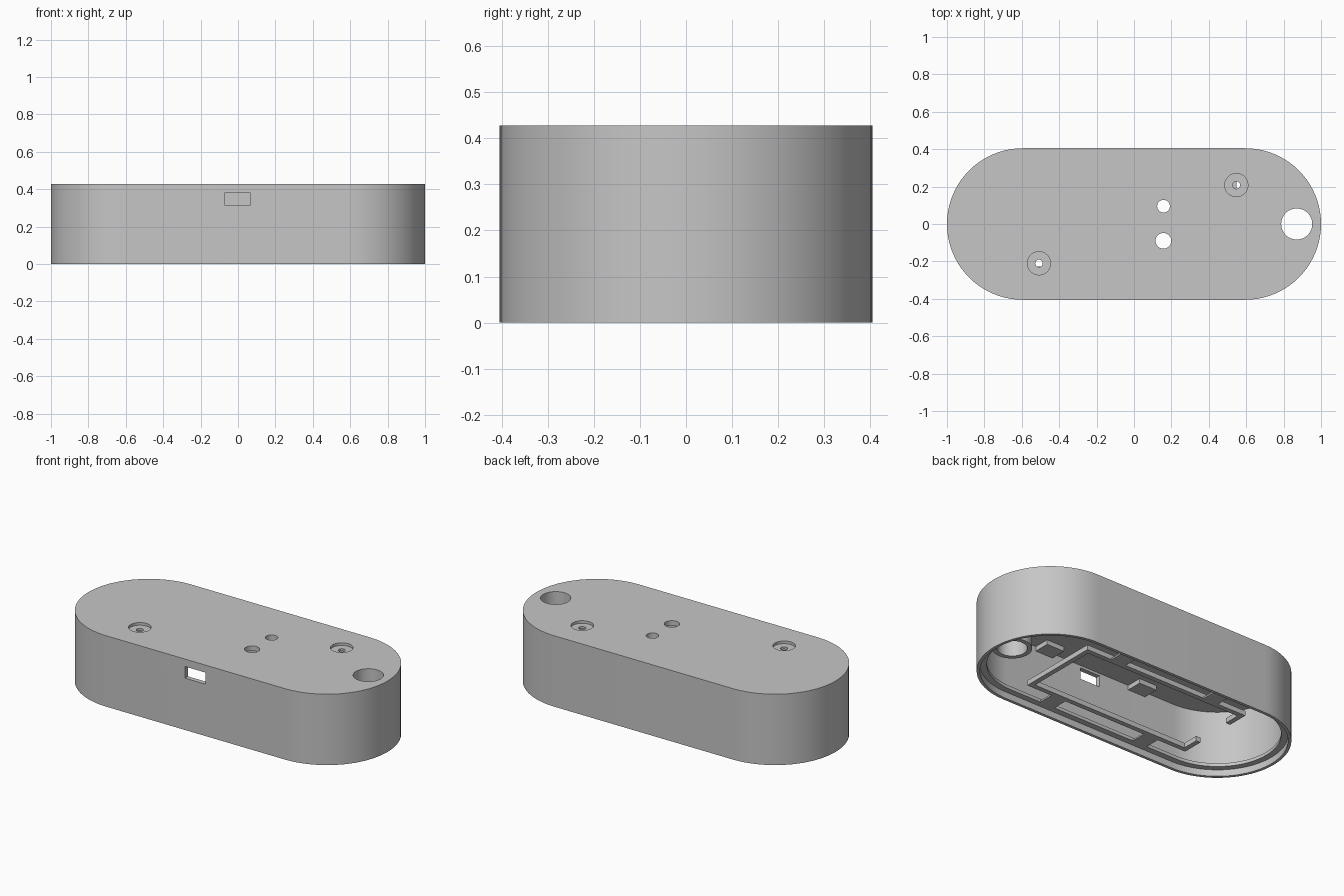
import bpy, bmesh, math
from mathutils import Matrix

cube = bpy.data.objects.get("Cube")
if cube:
    bpy.data.objects.remove(cube)

grey = bpy.data.materials.new("matte_grey")
grey.use_nodes = True
colour = (0.565, 0.565, 0.565, 1)
grey.diffuse_color = colour
grey.node_tree.nodes["Principled BSDF"].inputs["Base Color"].default_value = colour

HEIGHT, LEDGE, CEILING = 0.428, 0.04, 0.398
RADIUS, INNER, CENTRE = 0.405, 0.377, 0.595


def make(name, bm):
    bmesh.ops.recalc_face_normals(bm, faces=bm.faces)
    mesh = bpy.data.meshes.new(name)
    bm.to_mesh(mesh)
    bm.free()
    mesh.materials.append(grey)
    ob = bpy.data.objects.new(name, mesh)
    bpy.context.collection.objects.link(ob)
    return ob


def capsule(name, r, z0, z1, steps=40):
    """Upright prism with a straight-sided, round-ended outline."""
    bm = bmesh.new()
    outline = []
    for side in (1, -1):
        for i in range(steps + 1):
            a = math.pi * (i / steps - 0.5)
            outline.append(bm.verts.new((side * (CENTRE + r * math.cos(a)),
                                         side * r * math.sin(a), z0)))
    face = bm.faces.new(outline)
    new = bmesh.ops.extrude_face_region(bm, geom=[face])["geom"]
    bmesh.ops.translate(bm, vec=(0, 0, z1 - z0),
                        verts=[g for g in new if isinstance(g, bmesh.types.BMVert)])
    return make(name, bm)


def cylinder(name, x, y, r, z0, z1):
    bm = bmesh.new()
    bmesh.ops.create_cone(bm, cap_ends=True, segments=48, radius1=r, radius2=r,
                          depth=z1 - z0, matrix=Matrix.Translation((x, y, (z0 + z1) / 2)))
    return make(name, bm)


def box(name, x0, x1, y0, y1, z0, z1):
    bm = bmesh.new()
    bmesh.ops.create_cube(bm, size=1)
    bmesh.ops.scale(bm, vec=(x1 - x0, y1 - y0, z1 - z0), verts=bm.verts)
    bmesh.ops.translate(bm, vec=((x0 + x1) / 2, (y0 + y1) / 2, (z0 + z1) / 2), verts=bm.verts)
    return make(name, bm)


def cut(target, cutter):
    """Subtract the cutter, bake the result and delete the cutter."""
    mod = target.modifiers.new("cut", "BOOLEAN")
    mod.operation, mod.solver, mod.object = "DIFFERENCE", "EXACT", cutter
    bpy.context.view_layer.update()
    graph = bpy.context.evaluated_depsgraph_get()
    mesh = bpy.data.meshes.new_from_object(target.evaluated_get(graph))
    target.modifiers.clear()
    target.data = mesh
    bpy.data.objects.remove(cutter)


# Thin hollow housing, open below, with a narrow inner flange above the rim
housing = capsule("housing", RADIUS, 0, HEIGHT)
cut(housing, capsule("rim_cutter", 0.387, -0.1, LEDGE))
cut(housing, capsule("flange_cutter", 0.35, -0.1, 0.1))
cut(housing, capsule("cavity_cutter", INNER, 0.06, CEILING))

# Cable tube and its through hole
tube = cylinder("cable_tube", 0.87, 0, 0.11, LEDGE, 0.41)
for part in (housing, tube):
    cut(part, cylinder("hole_cutter", 0.87, 0, 0.083, -0.1, 0.5))

# Two sensor holes and two counterbored screw holes
for x, y, r in ((0.158, 0.095, 0.034), (0.157, -0.09, 0.042)):
    cut(housing, cylinder("hole_cutter", x, y, r, 0.3, 0.5))
for x, y in ((0.547, 0.208), (-0.508, -0.21)):
    cut(housing, cylinder("bore_cutter", x, y, 0.062, HEIGHT - 0.016, 0.5))
    cut(housing, cylinder("hole_cutter", x, y, 0.02, 0.3, 0.5))

# Connector window in the front wall
cut(housing, box("window_cutter", -0.07, 0.065, -0.5, -0.3, 0.313, 0.383))

# Retaining frame near the open side, split at its right end
Z0, Z1 = LEDGE, 0.07
X0, X1, Y, T = -0.58, 0.547, 0.256, 0.03
box("frame_end", X1 - T, X1, -Y, Y, Z0, Z1)
for side, label in ((-1, "front"), (1, "back")):
    def span(a, b):
        return sorted((side * a, side * b))
    box(label + "_frame_rail", X0, X1 - T, *span(Y - T, Y), Z0, Z1)
    box(label + "_frame_return", X0, X0 + T, *span(Y - 0.13, Y - T), Z0, Z1)
    for x, end in ((-0.335, "right"), (0.325, "left")):
        box(f"{label}_{end}_bridge", x - 0.05, x + 0.05, *span(Y, 0.37), Z0, Z0 + 0.01)
        box(f"{label}_{end}_ceiling_block", x - 0.06, x + 0.06, *span(0.28, INNER + 0.01),
            0.37, CEILING + 0.01)

# Smooth curved walls, crisp corners
bpy.ops.object.select_all(action="DESELECT")
for ob in (housing, tube):
    ob.select_set(True)
bpy.context.view_layer.objects.active = housing
bpy.ops.object.shade_smooth_by_angle(angle=math.radians(30))
